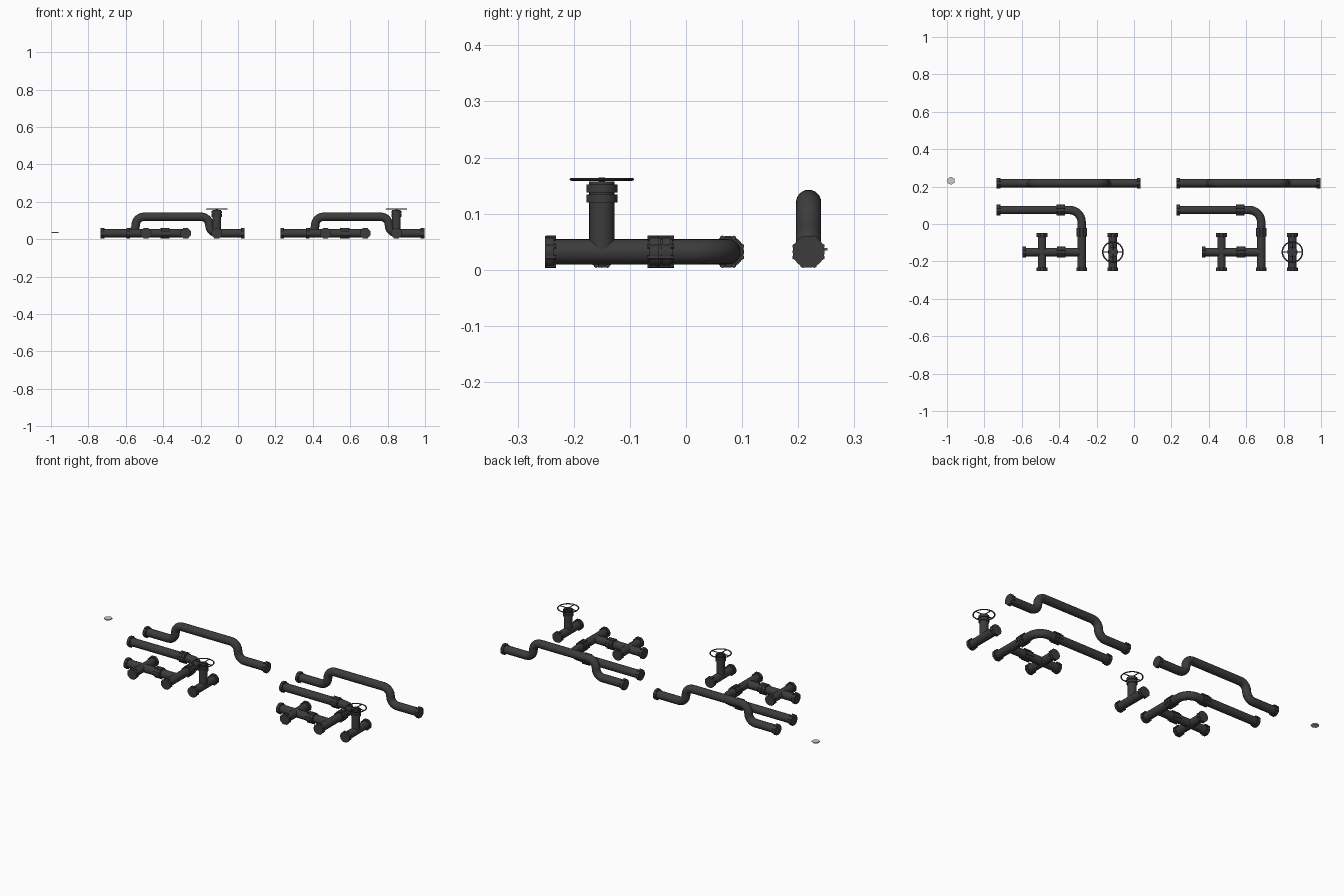
import bpy, bmesh, math
from mathutils import Vector, Matrix

if "Cube" in bpy.data.objects:
    bpy.data.objects.remove(bpy.data.objects["Cube"])

R, ZC, SHIFT = 0.0225, 0.032, 0.96
X, Y, Z = Vector((1, 0, 0)), Vector((0, 1, 0)), Vector((0, 0, 1))

dark = bpy.data.materials.new("dark_iron")
dark.diffuse_color = (0.045, 0.045, 0.045, 1)
dark.use_nodes = True
dark.node_tree.nodes["Principled BSDF"].inputs["Base Color"].default_value = dark.diffuse_color


def finish(bm, name, copy=True, mat=dark):
    bmesh.ops.recalc_face_normals(bm, faces=bm.faces)
    me = bpy.data.meshes.new(name)
    bm.to_mesh(me)
    bm.free()
    if mat:
        me.materials.append(mat)
    for i in range(2 if copy else 1):
        ob = bpy.data.objects.new(name + ("_second" if i else ""), me)
        ob.location.x = SHIFT * i
        bpy.context.collection.objects.link(ob)
        if i == 0:
            bpy.ops.object.select_all(action='DESELECT')
            ob.select_set(True)
            bpy.context.view_layer.objects.active = ob
            bpy.ops.object.shade_smooth_by_angle(angle=math.radians(35))


def rounded(points, rad, steps=8):
    """Path with every inner corner (90 degrees) turned into an arc."""
    pts = [Vector(p) for p in points]
    out = [pts[0]]
    for a, b, c in zip(pts, pts[1:], pts[2:]):
        u, v = (a - b).normalized(), (c - b).normalized()
        centre = b + (u + v) * rad
        for i in range(steps + 1):
            t = math.pi / 2 * i / steps
            out.append(centre - v * rad * math.cos(t) - u * rad * math.sin(t))
    out.append(pts[-1])
    clean = [out[0]]
    for p in out[1:]:
        if (p - clean[-1]).length > 1e-5:
            clean.append(p)
    return clean


def tube(bm, path, normal, rad=R, n=24):
    """Sweep a circle along a planar path."""
    path = [Vector(p) for p in path]
    rings = []
    for i, p in enumerate(path):
        t = (path[min(i + 1, len(path) - 1)] - path[max(i - 1, 0)]).normalized()
        side = t.cross(normal)
        rings.append([bm.verts.new(p + (side * math.cos(a) + normal * math.sin(a)) * rad)
                      for a in (2 * math.pi * k / n for k in range(n))])
    for r, s in zip(rings, rings[1:]):
        for k in range(n):
            bm.faces.new((r[k], r[(k + 1) % n], s[(k + 1) % n], s[k]))
    bm.faces.new(rings[0])
    bm.faces.new(rings[-1])


def disc(bm, p, axis, rad, length, n=24):
    m = Matrix.Translation(p) @ axis.to_track_quat('Z', 'Y').to_matrix().to_4x4()
    bmesh.ops.create_cone(bm, cap_ends=True, segments=n, radius1=rad, radius2=rad,
                          depth=length, matrix=m)


def bolts(bm, p, axis, length, count=8):
    q = axis.to_track_quat('Z', 'Y')
    for i in range(count):
        a = 2 * math.pi * (i + 0.5) / count
        disc(bm, Vector(p) + q @ Vector((math.cos(a), math.sin(a), 0)) * 0.0265,
             axis, 0.0045, length, 6)


def end_flange(bm, p, out):
    """Flange whose outer face sits at p; bolts stick out of the inner side."""
    p = Vector(p)
    disc(bm, p - out * 0.008, out, 0.0285, 0.016)
    bolts(bm, p - out * 0.0105, out, 0.018)


def union(bm, p, axis):
    """Two flanges bolted together."""
    p = Vector(p)
    for s in (-1, 1):
        disc(bm, p + axis * 0.0085 * s, axis, 0.0285, 0.015)
    disc(bm, p, axis, 0.026, 0.04)
    bolts(bm, p, axis, 0.046)


# raised bridge pipe at the back
yb = 0.2185
bm = bmesh.new()
tube(bm, rounded([(-0.733, yb, ZC), (-0.547, yb, ZC), (-0.547, yb, 0.12),
                  (-0.153, yb, 0.12), (-0.153, yb, ZC), (0.035, yb, ZC)], 0.044), Y)
end_flange(bm, (-0.734, yb, ZC), -X)
end_flange(bm, (0.036, yb, ZC), X)
finish(bm, "bridge_pipe")

# elbow pipe with two unions
bm = bmesh.new()
tube(bm, rounded([(-0.733, 0.075, ZC), (-0.28, 0.075, ZC), (-0.28, -0.25, ZC)], 0.065), Z)
end_flange(bm, (-0.734, 0.075, ZC), -X)
end_flange(bm, (-0.28, -0.251, ZC), -Y)
union(bm, (-0.392, 0.075, ZC), X)
union(bm, (-0.28, -0.044, ZC), Y)
finish(bm, "elbow_pipe")

# branch with cross piece
ym = -0.15
bm = bmesh.new()
tube(bm, [(-0.595, ym, ZC), (-0.28, ym, ZC)], Z)
tube(bm, [(-0.492, -0.25, ZC), (-0.492, -0.05, ZC)], Z)
end_flange(bm, (-0.596, ym, ZC), -X)
end_flange(bm, (-0.492, -0.251, ZC), -Y)
end_flange(bm, (-0.492, -0.049, ZC), Y)
union(bm, (-0.388, ym, ZC), X)
finish(bm, "cross_pipe")

# valve tee
xv = -0.113
bm = bmesh.new()
tube(bm, [(xv, -0.25, ZC), (xv, -0.05, ZC)], Z)
tube(bm, [(xv, ym, ZC), (xv, ym, 0.152)], X)
end_flange(bm, (xv, -0.251, ZC), -Y)
end_flange(bm, (xv, -0.049, ZC), Y)
for z in (0.127, 0.145):
    disc(bm, Vector((xv, ym, z)), Z, 0.0275, 0.014)
disc(bm, Vector((xv, ym, 0.154)), Z, 0.023, 0.006)
disc(bm, Vector((xv, ym, 0.158)), Z, 0.006, 0.012, 12)
finish(bm, "valve_tee")

# hand wheel: rim and spokes
bm = bmesh.new()
n, m, rim = 40, 8, 0.054
hub = Vector((xv, ym, 0.161))
ring = [[bm.verts.new(hub + Vector((math.cos(a) * (rim + 0.0038 * math.cos(b)),
                                    math.sin(a) * (rim + 0.0038 * math.cos(b)),
                                    0.0025 * math.sin(b))))
         for b in (2 * math.pi * j / m for j in range(m))]
        for a in (2 * math.pi * i / n for i in range(n))]
for i in range(n):
    for j in range(m):
        r, s, k = ring[i], ring[(i + 1) % n], (j + 1) % m
        bm.faces.new((r[j], s[j], s[k], r[k]))
for axis in (X, Y):
    tube(bm, [hub - axis * rim, hub + axis * rim], Z, 0.0025, 8)
disc(bm, hub, Z, 0.011, 0.005, 16)
finish(bm, "hand_wheel")

# small loose hexagonal plate
bm = bmesh.new()
disc(bm, Vector((-0.979, 0.231, 0.0365)), Z, 0.0215, 0.005, 6)
finish(bm, "hex_plate", copy=False, mat=None)
